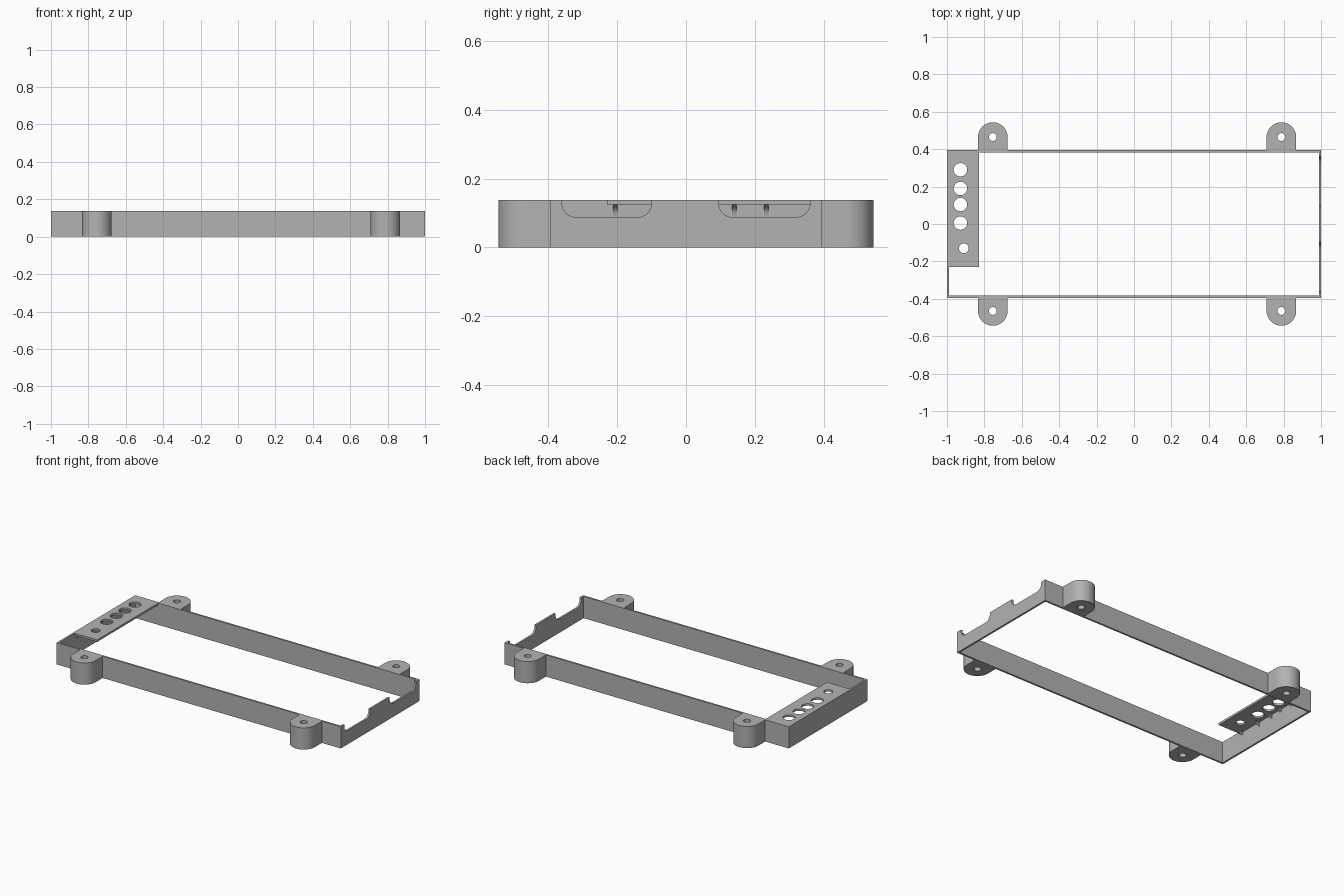
import bpy, bmesh
from math import pi, cos, sin, radians

cube = bpy.data.objects.get("Cube")
if cube:
    bpy.data.objects.remove(cube)

HEIGHT = 0.138
HALF_Y = 0.395
WALL = 0.012
PLATE = 0.013

grey = bpy.data.materials.new("plain_grey")
grey.use_nodes = True
COLOUR = (0.45, 0.45, 0.45, 1)
grey.diffuse_color = COLOUR
grey.node_tree.nodes["Principled BSDF"].inputs["Base Color"].default_value = COLOUR


def arc(cx, cy, r, start, end, steps=16):
    angles = [radians(start + (end - start) * i / steps) for i in range(steps + 1)]
    return [(cx + r * cos(a), cy + r * sin(a)) for a in angles]


def circle(cx, cy, r, steps=32):
    return arc(cx, cy, r, 0, 360, steps)[:-1]


def extrude(name, loops, depth, location, rotation=(0, 0, 0)):
    """Fill an outline (later loops are holes) and thicken it about its plane."""
    curve = bpy.data.curves.new(name, "CURVE")
    curve.dimensions = "2D"
    curve.fill_mode = "BOTH"
    curve.extrude = depth / 2
    for loop in loops:
        spline = curve.splines.new("POLY")
        spline.points.add(len(loop) - 1)
        for point, (x, y) in zip(spline.points, loop):
            point.co = (x, y, 0, 1)
        spline.use_cyclic_u = True
    obj = bpy.data.objects.new(name, curve)
    bpy.context.collection.objects.link(obj)
    obj.location = location
    obj.rotation_euler = rotation
    bpy.ops.object.select_all(action="DESELECT")
    obj.select_set(True)
    bpy.context.view_layer.objects.active = obj
    bpy.ops.object.convert(target="MESH")
    obj = bpy.context.object
    bm = bmesh.new()
    bm.from_mesh(obj.data)
    bmesh.ops.remove_doubles(bm, verts=bm.verts, dist=1e-5)
    bmesh.ops.recalc_face_normals(bm, faces=bm.faces)
    bm.to_mesh(obj.data)
    bm.free()
    obj.data.materials.clear()
    obj.data.materials.append(grey)
    bpy.ops.object.shade_smooth_by_angle(angle=radians(30))
    return obj


# Three plain walls in one U-shaped outline
inner_y = HALF_Y - WALL
end_x = 1 - WALL
extrude("side_walls", [[
    (end_x, -HALF_Y), (end_x, -inner_y), (-end_x, -inner_y), (-end_x, inner_y),
    (end_x, inner_y), (end_x, HALF_Y), (-1, HALF_Y), (-1, -HALF_Y)]],
    HEIGHT, (0, 0, HEIGHT / 2))

# End wall with two round-cornered cutouts in its top edge
outline = [(HALF_Y, 0), (HALF_Y, HEIGHT)]
NOTCH_Z, NOTCH_R = 0.088, 0.04
for low, high in ((0.095, 0.36), (-0.36, -0.10)):
    outline += [(high, HEIGHT)]
    outline += arc(high - NOTCH_R, NOTCH_Z + NOTCH_R, NOTCH_R, 0, -90, 8)
    outline += arc(low + NOTCH_R, NOTCH_Z + NOTCH_R, NOTCH_R, -90, -180, 8)
    outline += [(low, HEIGHT)]
outline += [(-HALF_Y, HEIGHT), (-HALF_Y, 0)]
extrude("notched_end_wall", [outline], WALL, (1 - WALL / 2, 0, 0), (pi / 2, 0, pi / 2))

# Cover plate with a row of holes
holes = [circle(-0.928, y, 0.036) for y in (0.29, 0.19, 0.104, 0.005)]
holes.append(circle(-0.91, -0.13, 0.026))
plate = [(-end_x, -0.23), (-0.83, -0.23), (-0.83, inner_y), (-end_x, inner_y)]
extrude("cover_plate", [plate] + holes, PLATE, (0, 0, HEIGHT - PLATE / 2))

# Small concave gussets under the plate
GUSSET = 0.036
corner_z = HEIGHT - PLATE
for i, y in enumerate((-0.205, -0.06, 0.053, 0.14, 0.233)):
    profile = [(-end_x, corner_z)]
    profile += arc(-end_x + GUSSET, corner_z - GUSSET, GUSSET, 180, 90, 8)
    extrude(f"plate_gusset_{i + 1}", [profile], 0.013, (0, y, 0), (pi / 2, 0, 0))

# Rounded mounting lugs with screw holes
LUG_R, LUG_Y = 0.079, 0.465
for x, end in ((-0.755, "right"), (0.788, "left")):
    for side, face in ((-1, "front"), (1, "back")):
        lug = [(-LUG_R, side * HALF_Y)]
        lug += arc(0, side * LUG_Y, LUG_R, 180, 180 - side * 180, 24)
        lug += [(LUG_R, side * HALF_Y)]
        extrude(f"{face}_{end}_lug", [lug, circle(0, side * LUG_Y, 0.021, 24)],
                HEIGHT, (x, 0, HEIGHT / 2))
